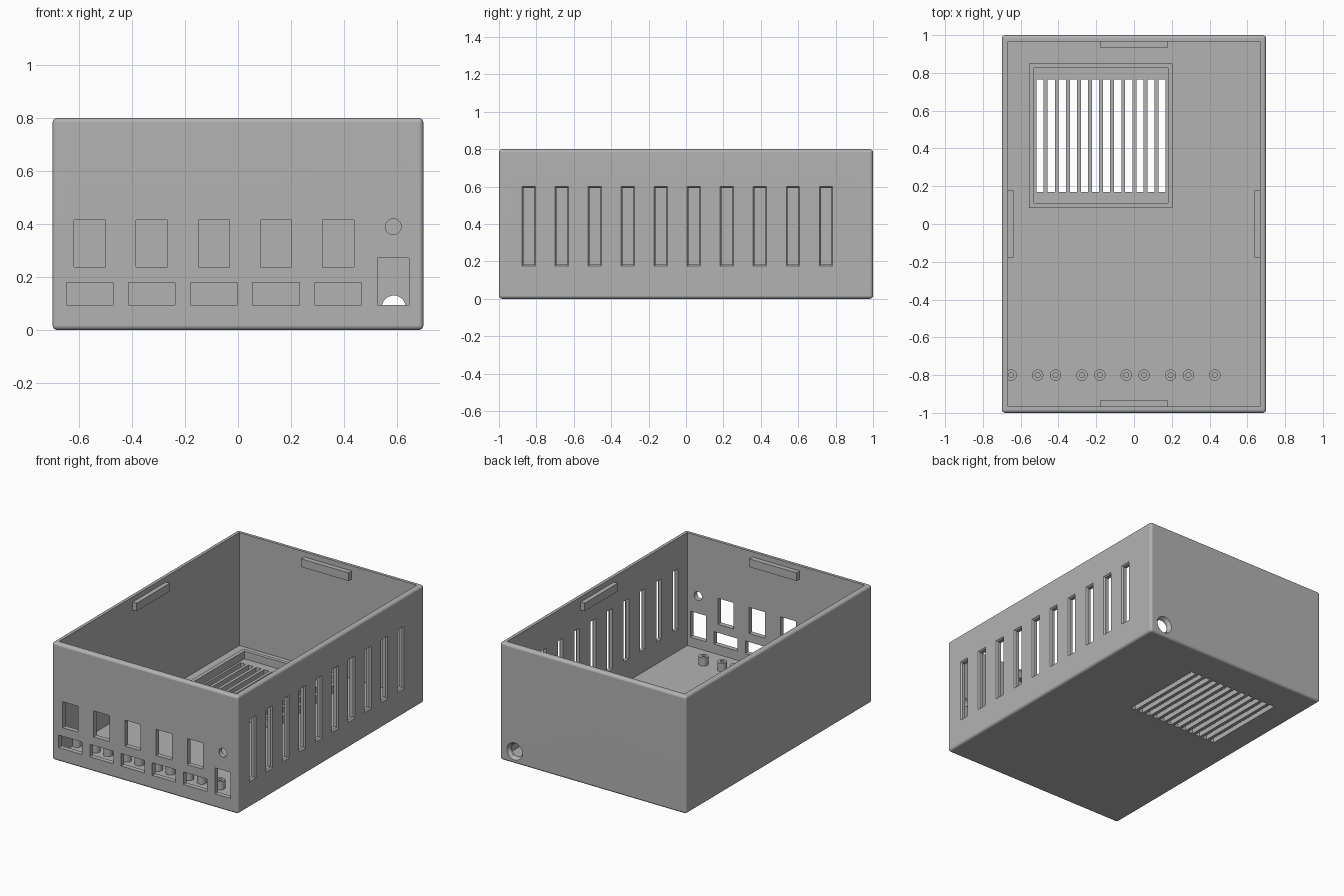
import bpy
import bmesh
import math
from mathutils import Matrix, Vector

if "Cube" in bpy.data.objects:
    bpy.data.objects.remove(bpy.data.objects["Cube"])

WIDTH, DEPTH, HEIGHT, WALL = 1.4, 2.0, 0.8, 0.033

grey = bpy.data.materials.new("plain grey")
grey.use_nodes = True
grey.diffuse_color = (0.45, 0.45, 0.45, 1)
grey.node_tree.nodes["Principled BSDF"].inputs["Base Color"].default_value = grey.diffuse_color


def add_box(bm, low, high):
    low, high = Vector(low), Vector(high)
    place = Matrix.Translation((low + high) / 2) @ Matrix.Diagonal((*(high - low), 1))
    return bmesh.ops.create_cube(bm, size=1, matrix=place)["verts"]


def add_cylinder(bm, radius, depth, centre, axis="Z", radius2=None):
    turn = Matrix.Rotation(math.pi / 2, 4, "X") if axis == "Y" else Matrix()
    bmesh.ops.create_cone(bm, cap_ends=True, segments=32, radius1=radius,
                          radius2=radius if radius2 is None else radius2,
                          depth=depth, matrix=Matrix.Translation(centre) @ turn)


def make_object(name, bm):
    bmesh.ops.recalc_face_normals(bm, faces=bm.faces)
    mesh = bpy.data.meshes.new(name)
    bm.to_mesh(mesh)
    bm.free()
    mesh.materials.append(grey)
    obj = bpy.data.objects.new(name, mesh)
    bpy.context.collection.objects.link(obj)
    return obj


def activate(obj):
    bpy.ops.object.select_all(action="DESELECT")
    obj.select_set(True)
    bpy.context.view_layer.objects.active = obj


def cut(target, bm):
    cutter = make_object("cutter", bm)
    cutter.hide_render = True
    mod = target.modifiers.new("cut", "BOOLEAN")
    mod.operation, mod.solver, mod.object = "DIFFERENCE", "EXACT", cutter
    activate(target)
    bpy.ops.object.modifier_apply(modifier=mod.name)
    bpy.data.objects.remove(cutter)


# Case: rounded block hollowed from the top
bm = bmesh.new()
add_box(bm, (-WIDTH / 2, -DEPTH / 2, 0), (WIDTH / 2, DEPTH / 2, HEIGHT))
bmesh.ops.bevel(bm, geom=bm.edges[:], offset=0.018, segments=4, profile=0.5, affect="EDGES")
case = make_object("case", bm)
inner_x, inner_y = WIDTH / 2 - WALL, DEPTH / 2 - WALL
bm = bmesh.new()
add_box(bm, (-inner_x, -inner_y, WALL), (inner_x, inner_y, 1))
cut(case, bm)

# Front port openings and the small round hole
bm = bmesh.new()
for i in range(5):
    x = -0.56 + i * 0.2345
    add_box(bm, (x - 0.059, -1.1, 0.238), (x + 0.059, -0.9, 0.415))
    add_box(bm, (x - 0.088, -1.1, 0.095), (x + 0.088, -0.9, 0.18))
add_box(bm, (0.527, -1.1, 0.095), (0.645, -0.9, 0.272))
add_cylinder(bm, 0.03, 0.2, (0.586, -1, 0.39), "Y")

# Right side vents
for i in range(10):
    y = -0.84 + i * 0.1765
    add_box(bm, (0.6, y - 0.028, 0.183), (0.8, y + 0.028, 0.592))

# Floor slots under the fan
for i in range(12):
    x = -0.497 + i * 0.0587
    add_box(bm, (x - 0.019, 0.17, -0.1), (x + 0.019, 0.765, 0.1))

# Cable hole in the back
add_cylinder(bm, 0.045, 0.2, (0.588, 1, 0.085), "Y")
cut(case, bm)

# Chamfered mouths of the vents and the cable hole
bm = bmesh.new()
for i in range(10):
    y = -0.84 + i * 0.1765
    verts = add_box(bm, (0.69, y - 0.028, 0.183), (0.71, y + 0.028, 0.592))
    for v in verts:
        if v.co.x > 0.7:
            v.co.y += math.copysign(0.016, v.co.y - y)
            v.co.z += math.copysign(0.016, v.co.z - 0.4)
add_cylinder(bm, 0.045, 0.03, (0.588, 0.995, 0.085), "Y", 0.045)
cone_turn = Matrix.Translation((0.588, 0.995, 0.085)) @ Matrix.Rotation(math.pi / 2, 4, "X")
bmesh.ops.delete(bm, geom=bm.verts[-64:], context="VERTS")
bmesh.ops.create_cone(bm, cap_ends=True, segments=32, radius1=0.065, radius2=0.045,
                      depth=0.03, matrix=cone_turn)
cut(case, bm)
activate(case)
bpy.ops.object.shade_smooth_by_angle(angle=math.radians(32))
case.modifiers.new("even shading", "WEIGHTED_NORMAL").keep_sharp = True

# Fan frame: a low rim around the floor slots
bm = bmesh.new()
add_box(bm, (-0.555, 0.085, WALL - 0.005), (0.205, 0.85, 0.085))
frame = make_object("fan_frame", bm)
bm = bmesh.new()
add_box(bm, (-0.53, 0.11, 0), (0.18, 0.825, 0.2))
cut(frame, bm)

# Lid clips on the four walls
for side, sign in (("right", 1), ("left", -1)):
    bm = bmesh.new()
    add_box(bm, (sign * 0.655 - 0.018, -0.178, 0.71), (sign * 0.655 + 0.018, 0.178, 0.765))
    make_object("lid_clip_" + ("left" if sign > 0 else "right"), bm)
for side, sign in (("back", 1), ("front", -1)):
    bm = bmesh.new()
    add_box(bm, (-0.178, sign * 0.953 - 0.02, 0.71), (0.178, sign * 0.953 + 0.02, 0.765))
    make_object("lid_clip_" + side, bm)

# Hollow mounting pegs in pairs behind the ports
for i in range(5):
    for offset in (-0.07, 0.07):
        x = -0.58 + i * 0.2345 + offset
        bm = bmesh.new()
        add_cylinder(bm, 0.03, 0.06, (x, -0.8, 0.06))
        peg = make_object("mounting_peg", bm)
        bm = bmesh.new()
        add_cylinder(bm, 0.013, 0.1, (x, -0.8, 0.09))
        cut(peg, bm)
        activate(peg)
        bpy.ops.object.shade_smooth_by_angle(angle=math.radians(32))
